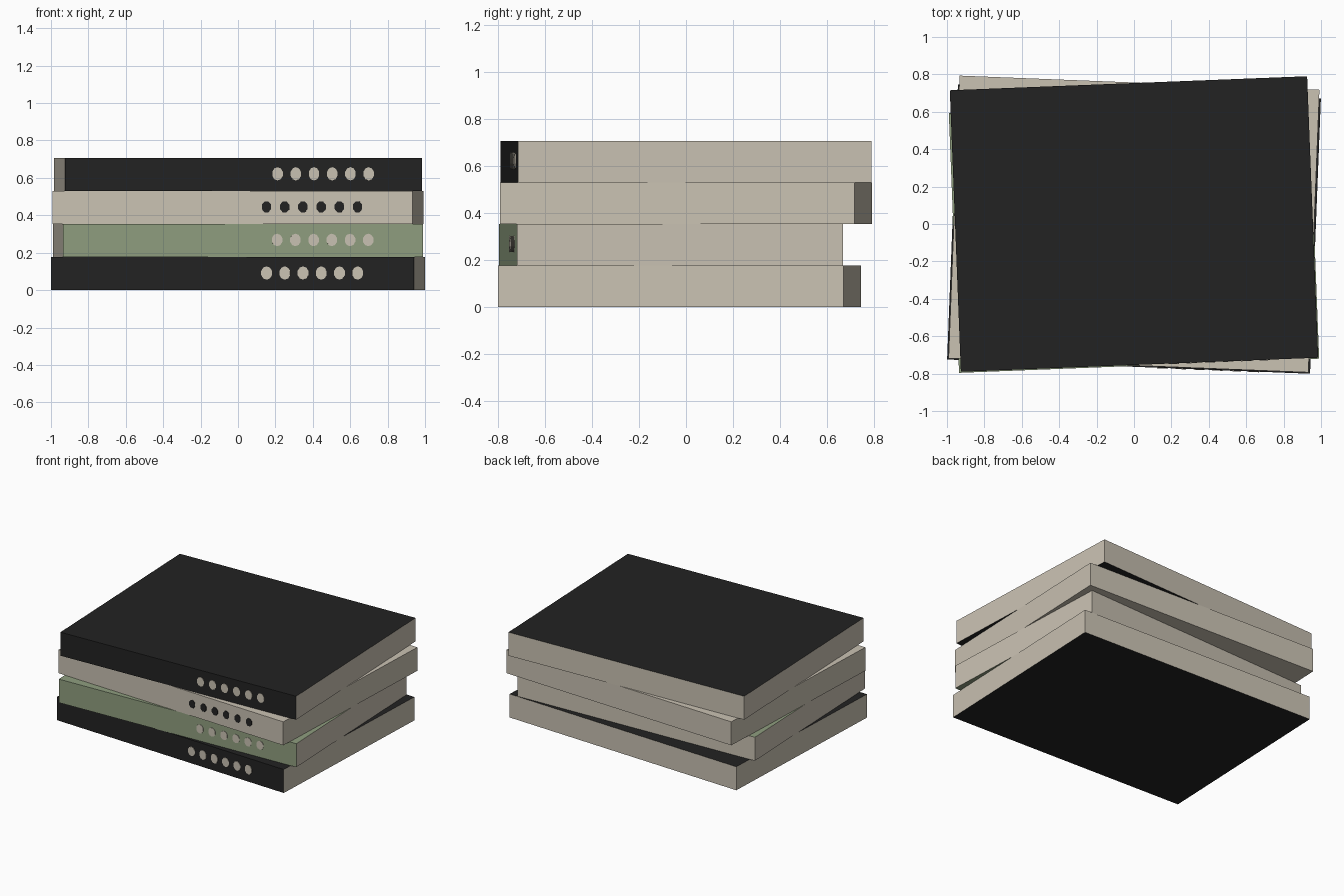
import bpy, bmesh
from math import radians, cos, sin, pi

cube = bpy.data.objects.get("Cube")
if cube:
    bpy.data.objects.remove(cube)


def material(name, rgb):
    m = bpy.data.materials.new(name)
    m.use_nodes = True
    m.diffuse_color = (*rgb, 1)
    m.node_tree.nodes["Principled BSDF"].inputs["Base Color"].default_value = (*rgb, 1)
    return m


BLACK = material("charcoal", (0.016, 0.016, 0.016))
CREAM = material("cream", (0.59, 0.54, 0.45))
GREEN = material("sage_green", (0.275, 0.342, 0.212))

THICK = 0.1768


def make_object(name, bm, mats, center, turn):
    mesh = bpy.data.meshes.new(name)
    bm.to_mesh(mesh)
    bm.free()
    for m in mats:
        mesh.materials.append(m)
    obj = bpy.data.objects.new(name, mesh)
    obj.location = center
    obj.rotation_euler.z = radians(turn)
    bpy.context.collection.objects.link(obj)
    return obj


def book(name, level, width, depth, y, turn, cover, dot, dot_w, dot_h, sides):
    center = (0, y, (level + 0.5) * THICK)

    # Book block: cover on spine, top and bottom; pages on the other sides
    bm = bmesh.new()
    bmesh.ops.create_cube(bm, size=1)
    bmesh.ops.scale(bm, vec=(width, depth, THICK), verts=bm.verts)
    bm.normal_update()
    for f in bm.faces:
        is_cover = abs(f.normal.z) > 0.5 or f.normal.y < -0.5
        f.material_index = 0 if is_cover else 1
    make_object(name, bm, [cover, CREAM], center, turn)

    # Row of oval plates along the spine
    bm = bmesh.new()
    front = -depth / 2
    for i in range(6):
        cx = 0.182 + i * 0.0975
        ring = []
        for k in range(sides):
            a = 2 * pi * (k + 0.5) / sides
            s = cos(pi / sides)
            ring.append(bm.verts.new((cx + dot_w / 2 * cos(a) / s, front - 0.003,
                                      dot_h / 2 * sin(a) / s + 0.003)))
        face = bm.faces.new(ring)
        rim = bmesh.ops.extrude_face_region(bm, geom=[face])["geom"]
        bmesh.ops.translate(bm, vec=(0, 0.005, 0),
                            verts=[v for v in rim if isinstance(v, bmesh.types.BMVert)])
    bmesh.ops.recalc_face_normals(bm, faces=bm.faces)
    make_object(name + "_spine_dots", bm, [dot], center, turn)


book("bottom_book", 0, 1.942, 1.472, -0.027, -2.25, BLACK, CREAM, 0.058, 0.068, 10)
book("green_book", 1, 1.927, 1.391, -0.063, 2.25, GREEN, CREAM, 0.056, 0.064, 10)
book("cream_book", 2, 1.925, 1.512, 0, -2.25, CREAM, BLACK, 0.050, 0.058, 8)
book("top_book", 3, 1.912, 1.506, 0, 2.25, BLACK, CREAM, 0.056, 0.068, 10)
